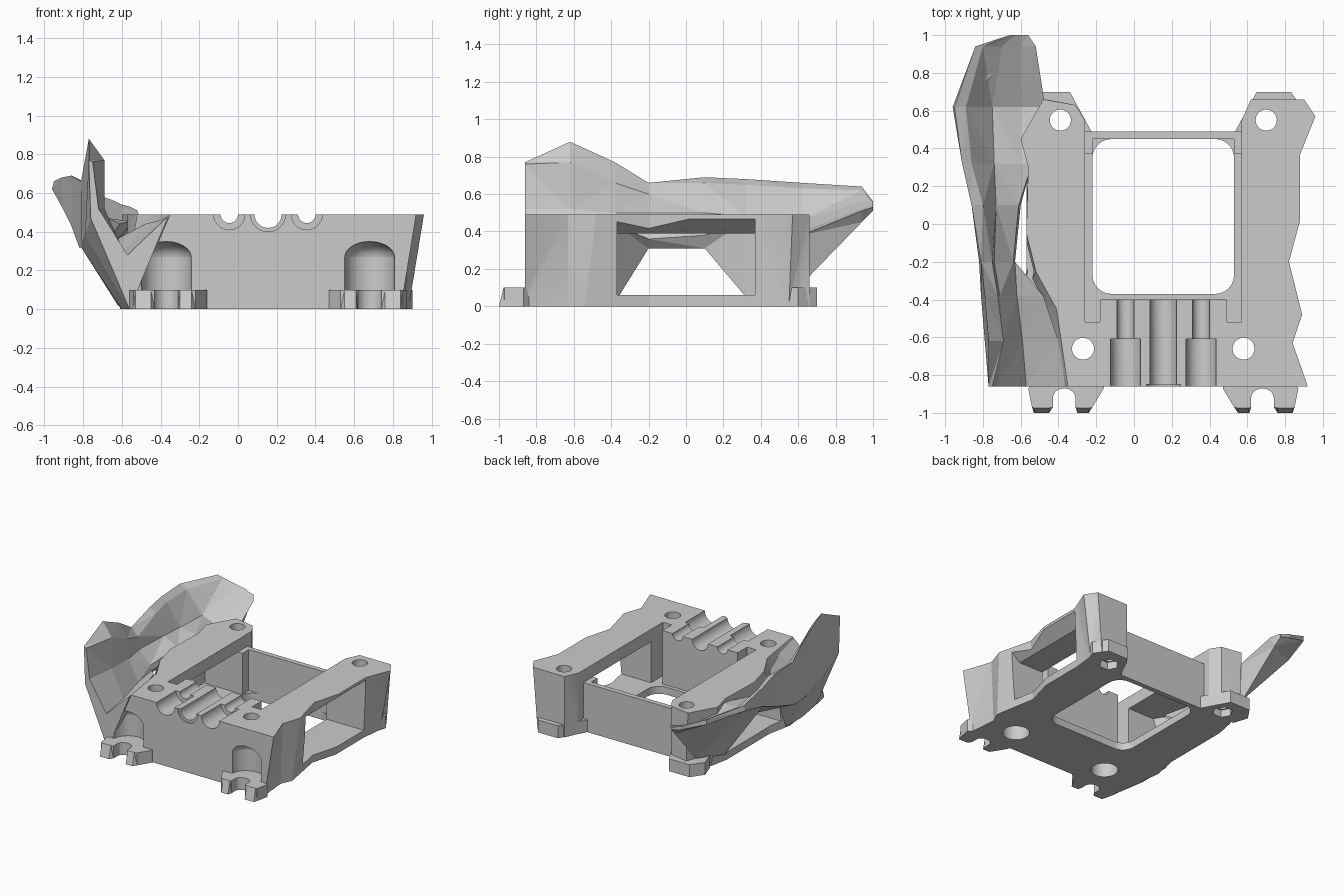
import bpy, bmesh, math
from mathutils import Matrix

if "Cube" in bpy.data.objects:
    bpy.data.objects.remove(bpy.data.objects["Cube"])

CENTRE = 0.155  # symmetry line of the frame

grey = bpy.data.materials.new("plain grey")
grey.use_nodes = True
grey.diffuse_color = (0.6, 0.6, 0.6, 1)
grey.node_tree.nodes["Principled BSDF"].inputs["Base Color"].default_value = grey.diffuse_color


def make(name, bm):
    bmesh.ops.recalc_face_normals(bm, faces=bm.faces)
    mesh = bpy.data.meshes.new(name)
    bm.to_mesh(mesh)
    bm.free()
    obj = bpy.data.objects.new(name, mesh)
    bpy.context.collection.objects.link(obj)
    mesh.materials.append(grey)
    return obj


def loft(name, rings):
    """Skin closed rings of equal length and cap both ends."""
    bm = bmesh.new()
    loops = [[bm.verts.new(p) for p in ring] for ring in rings]
    count = len(loops[0])
    sides = []
    for low, high in zip(loops, loops[1:]):
        for i in range(count):
            j = (i + 1) % count
            sides.append(bm.faces.new((low[i], low[j], high[j], high[i])))
    bm.faces.new(loops[0])
    bm.faces.new(loops[-1])
    bmesh.ops.triangulate(bm, faces=sides)
    return make(name, bm)


def prism(name, points, z0, z1, top=None):
    return loft(name, [[(x, y, z0) for x, y in points],
                       [(x, y, z1) for x, y in (top or points)]])


def box(x0, x1, y0, y1, z0, z1):
    return prism("cutter", [(x0, y0), (x1, y0), (x1, y1), (x0, y1)], z0, z1)


def rod(radius, x, y, z0, z1, sides=32):
    """Upright cylinder."""
    return prism("cutter", [(x + radius * math.cos(math.tau * i / sides),
                             y + radius * math.sin(math.tau * i / sides))
                            for i in range(sides)], z0, z1)


def groove(radius, x, y0, y1, z):
    """Cylinder lying along y."""
    ring = [(x + radius * math.cos(math.tau * i / 32),
             z + radius * math.sin(math.tau * i / 32)) for i in range(32)]
    return loft("cutter", [[(a, y, b) for a, b in ring] for y in (y0, y1)])


def combine(target, tool, operation="DIFFERENCE"):
    mod = target.modifiers.new("combine", "BOOLEAN")
    mod.operation, mod.object, mod.solver = operation, tool, "EXACT"
    graph = bpy.context.evaluated_depsgraph_get()
    mesh = bpy.data.meshes.new_from_object(target.evaluated_get(graph))
    target.modifiers.clear()
    target.data = mesh
    bpy.data.objects.remove(tool)


def mirrored(points):
    return [(2 * CENTRE - x, y) for x, y in points]


# Main frame: faceted outline, wider at the top on the right
back = [(0.57, 0.55), (0.57, 0.49), (-0.26, 0.49), (-0.26, 0.55), (-0.31, 0.63)]
top = [(0.92, -0.86), (0.84, -0.63), (0.89, -0.48), (0.82, -0.2), (0.88, 0.02),
       (0.88, 0.37), (0.96, 0.57), (0.9, 0.66), (0.62, 0.66)] + back + [
       (-0.48, 0.66), (-0.6, 0.45), (-0.56, 0.3), (-0.57, -0.05), (-0.52, -0.25),
       (-0.41, -0.45), (-0.35, -0.86)]
base = [(0.84, -0.86), (0.82, -0.63), (0.86, -0.54), (0.8, -0.2), (0.86, 0.02),
        (0.86, 0.37), (0.88, 0.55), (0.86, 0.66), (0.62, 0.66)] + back + [
        (-0.46, 0.66), (-0.54, 0.45), (-0.57, 0.3), (-0.57, -0.05), (-0.57, -0.25),
        (-0.61, -0.45), (-0.56, -0.86)]
frame = prism("main_frame", base, 0, 0.49, top)

# Rear feet and slotted front tabs with sloping tips
foot = [(0.53, 0.48), (0.65, 0.7), (0.83, 0.7), (0.9, 0.6), (0.86, 0.48)]
slot = [(0.68 + 0.06 * math.cos(a), -0.92 + 0.05 * math.sin(a))
        for a in (math.pi * i / 8 for i in range(9))]
tab = ([(0.47, -0.84), (0.47, -0.87), (0.53, -0.97), (0.55, -1), (0.61, -1), (0.62, -0.97)]
       + slot[::-1] + [(0.74, -0.97), (0.76, -1), (0.84, -1), (0.85, -0.97),
                       (0.87, -0.87), (0.84, -0.84)])
for shape in (foot, tab):
    for points in (shape, mirrored(shape)):
        clipped = [(x, max(y, -0.975)) for x, y in points]
        combine(frame, prism("addition", points, 0, 0.1, clipped), "UNION")

# Central bay, lowered back wall and rounded floor opening
combine(frame, box(-0.26, 0.57, -0.4, 0.37, 0.06, 1))
combine(frame, box(-0.22, 0.53, 0.3, 0.45, 0.06, 1))
combine(frame, box(-0.26, 0.57, 0.3, 0.6, 0.39, 1))
for x in (-0.26, 0.49):
    combine(frame, box(x, x + 0.08, -0.52, -0.38, 0.06, 1))
opening = []
for corner, (x, y) in enumerate([(0.43, 0.35), (-0.12, 0.35), (-0.12, -0.27), (0.43, -0.27)]):
    for step in range(7):
        a = math.pi / 2 * (corner + step / 6)
        opening.append((x + 0.1 * math.cos(a), y + 0.1 * math.sin(a)))
combine(frame, prism("cutter", opening, -0.5, 0.2))

# Side windows, the right one with a bevelled upper edge
window = [(0.5, 0.06), (1.1, 0.06), (1.1, 0.65), (0.785, 0.39), (0.5, 0.39)]
combine(frame, loft("cutter", [[(x, y, z) for x, z in window] for y in (-0.37, 0.37)]))
combine(frame, box(-1, -0.2, -0.37, 0.37, 0.06, 0.39))

# Three grooves across the front block
for side in (-0.2, 0.2):
    combine(frame, groove(0.045, CENTRE + side, -0.7, -0.35, 0.49))
    combine(frame, groove(0.08, CENTRE + side, -0.95, -0.61, 0.49))
combine(frame, groove(0.07, CENTRE, -0.95, -0.35, 0.49))
combine(frame, groove(0.09, CENTRE, -0.95, -0.85, 0.49))

# Screw holes, counterbores and domed front pockets
for sign in (-1, 1):
    front_x = CENTRE + sign * 0.425
    back_x = CENTRE + sign * 0.545
    combine(frame, rod(0.058, front_x, -0.66, -0.5, 1))
    combine(frame, rod(0.1, front_x, -0.66, -0.5, 0.15))
    combine(frame, rod(0.056, back_x, 0.55, -0.5, 1))
    combine(frame, rod(0.075, back_x, 0.55, -0.5, 0.06, 6))
    pocket_x = CENTRE + sign * 0.525
    combine(frame, rod(0.13, pocket_x, -0.87, 0.1, 0.27))
    dome = bmesh.new()
    bmesh.ops.create_uvsphere(dome, u_segments=32, v_segments=12, radius=0.13,
                              matrix=Matrix.Translation((pocket_x, -0.87, 0.268))
                              @ Matrix.Diagonal((1, 1, 0.63, 1)))
    combine(frame, make("cutter", dome))

# Thin sweeping wing: foot, outer bulge, rim, inner rim, inner wall, valley, root
stations = {
    -0.86: [(-0.56, 0), (-0.76, 0.47), (-0.77, 0.77), (-0.75, 0.76), (-0.72, 0.52), (-0.57, 0.28), (-0.36, 0.48)],
    -0.62: [(-0.6, 0), (-0.79, 0.38), (-0.77, 0.88), (-0.69, 0.77), (-0.69, 0.52), (-0.59, 0.3), (-0.4, 0.46)],
    -0.38: [(-0.62, 0.02), (-0.81, 0.32), (-0.79, 0.77), (-0.72, 0.66), (-0.71, 0.5), (-0.62, 0.34), (-0.48, 0.44)],
    -0.2: [(-0.68, 0.31), (-0.82, 0.32), (-0.81, 0.66), (-0.75, 0.6), (-0.74, 0.5), (-0.64, 0.4), (-0.63, 0.36)],
    0.1: [(-0.64, 0.31), (-0.86, 0.43), (-0.86, 0.69), (-0.8, 0.66), (-0.73, 0.5), (-0.61, 0.44), (-0.6, 0.38)],
    0.32: [(-0.57, 0.05), (-0.91, 0.53), (-0.91, 0.68), (-0.86, 0.65), (-0.74, 0.48), (-0.6, 0.46), (-0.54, 0.46)],
    0.62: [(-0.52, 0.12), (-0.96, 0.62), (-0.95, 0.66), (-0.89, 0.63), (-0.75, 0.46), (-0.6, 0.4), (-0.47, 0.38)],
    0.94: [(-0.56, 0.45), (-0.84, 0.6), (-0.84, 0.64), (-0.8, 0.62), (-0.7, 0.56), (-0.6, 0.52), (-0.52, 0.51)],
    1.0: [(-0.57, 0.51), (-0.65, 0.53), (-0.66, 0.56), (-0.64, 0.56), (-0.62, 0.55), (-0.6, 0.54), (-0.56, 0.53)],
}
loft("side_wing", [[(x, y, z) for x, z in ring] for y, ring in stations.items()])

# Smooth the round cuts and keep every crease sharp
bpy.ops.object.select_all(action="DESELECT")
frame.select_set(True)
bpy.context.view_layer.objects.active = frame
bpy.ops.object.shade_smooth_by_angle(angle=math.radians(25))
